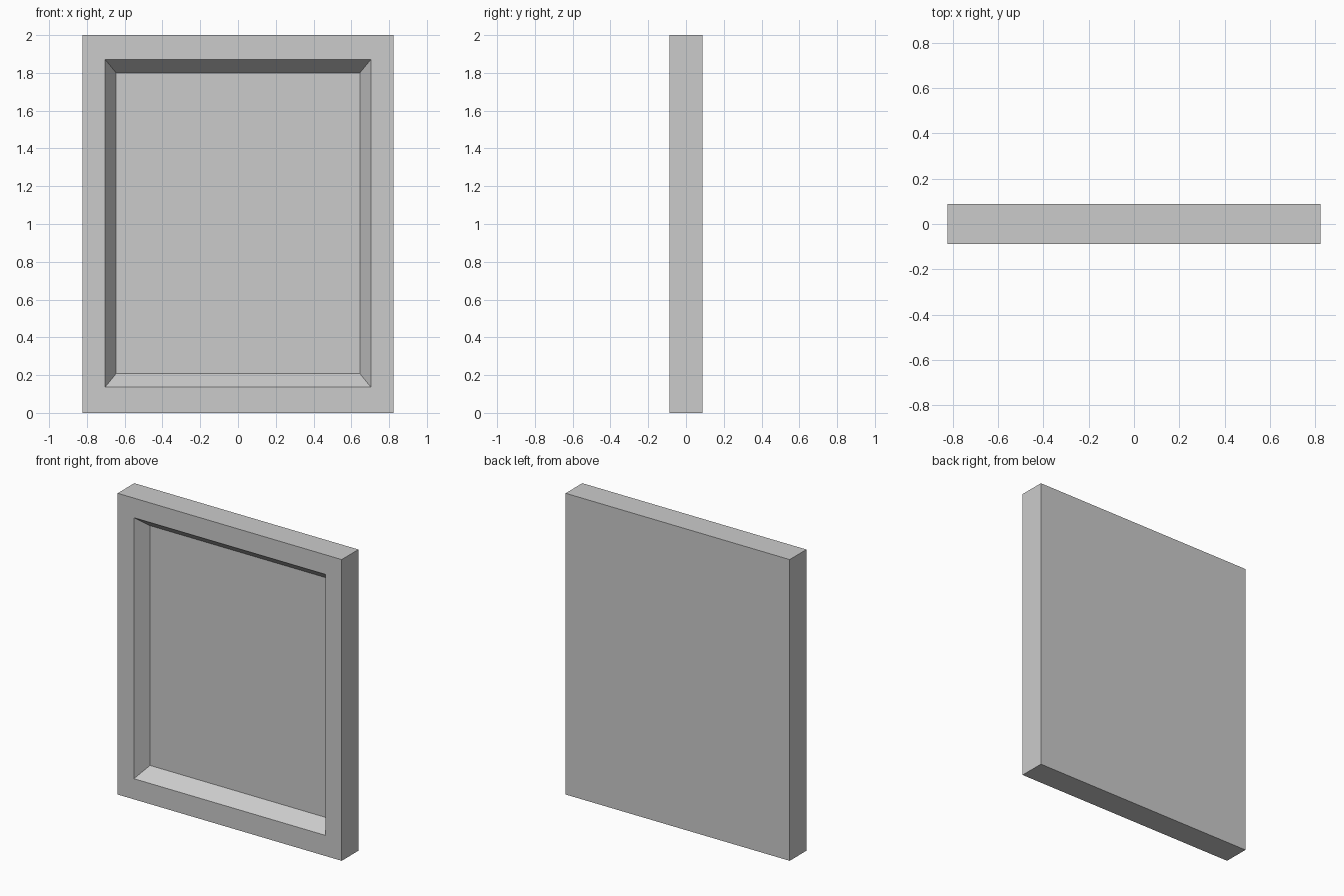
import bpy
import bmesh

# Remove the default cube
cube = bpy.data.objects.get("Cube")
if cube:
    bpy.data.objects.remove(cube, do_unlink=True)

# Single grey material
GREY = (0.6, 0.6, 0.6, 1.0)
grey = bpy.data.materials.new("plain_grey")
grey.use_nodes = True
grey.diffuse_color = GREY
grey.node_tree.nodes["Principled BSDF"].inputs["Base Color"].default_value = GREY

HALF_WIDTH, HALF_DEPTH, HEIGHT = 0.823, 0.0875, 2.0
bm = bmesh.new()


def rectangle(half_x, z_low, z_high, y):
    """Loop of four corners at one depth."""
    corners = [(-half_x, z_low), (half_x, z_low), (half_x, z_high), (-half_x, z_high)]
    return [bm.verts.new((x, y, z)) for x, z in corners]


# Loops from the back, round the rim and down into the recess
loops = [
    rectangle(HALF_WIDTH, 0, HEIGHT, HALF_DEPTH),
    rectangle(HALF_WIDTH, 0, HEIGHT, -HALF_DEPTH),
    rectangle(0.703, 0.137, 1.87, -HALF_DEPTH),
    rectangle(0.645, 0.208, 1.80, -0.002),
]

# Sides, front rim and sloped recess walls
for a, b in zip(loops, loops[1:]):
    for i in range(4):
        j = (i + 1) % 4
        bm.faces.new((a[i], a[j], b[j], b[i]))

# Back panel and recess floor
bm.faces.new(loops[0])
bm.faces.new(loops[-1])
bmesh.ops.recalc_face_normals(bm, faces=bm.faces)

mesh = bpy.data.meshes.new("framed_panel")
bm.to_mesh(mesh)
bm.free()
mesh.materials.append(grey)
panel = bpy.data.objects.new("framed_panel", mesh)
bpy.context.collection.objects.link(panel)
